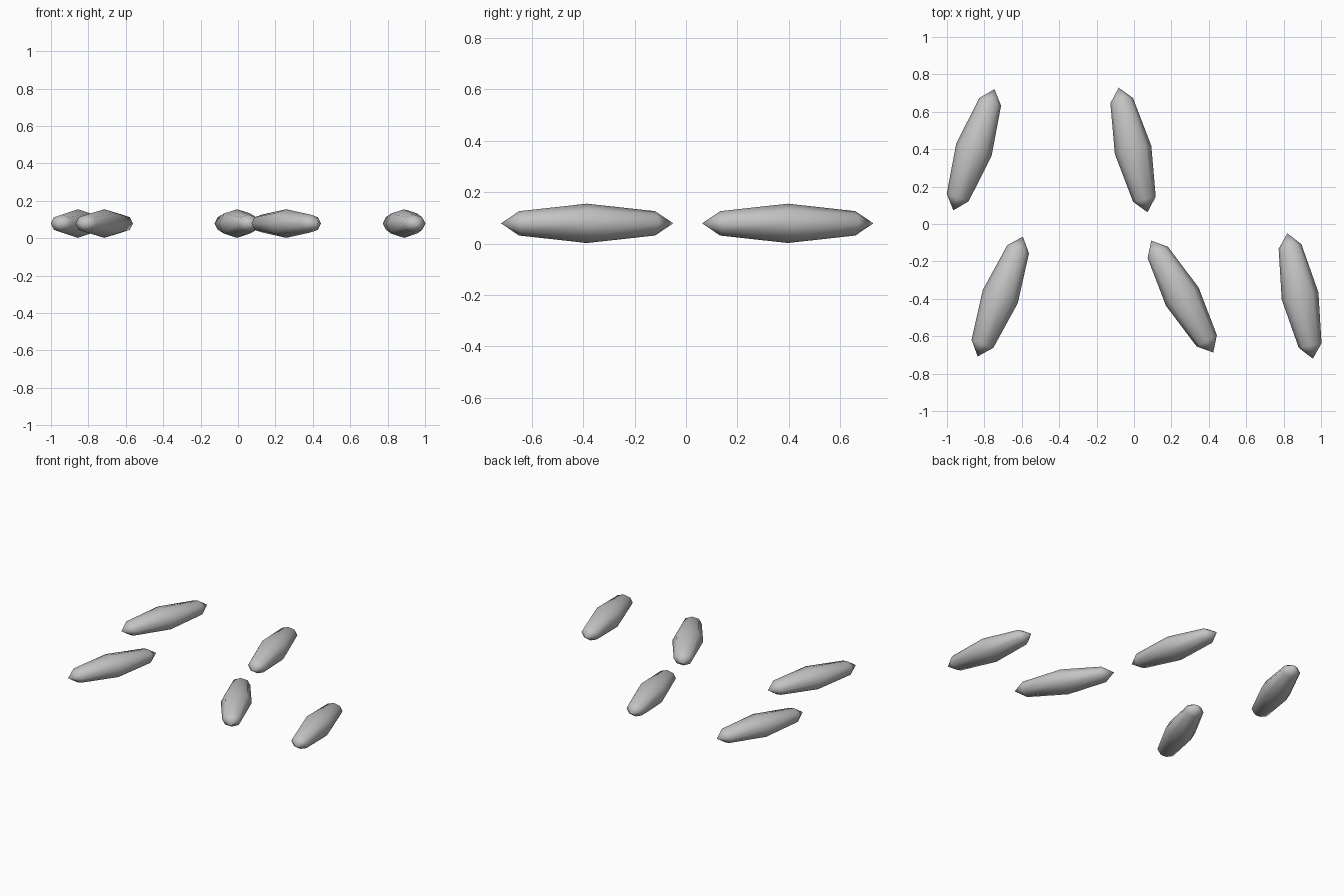
import bpy, bmesh, math
from mathutils import Matrix

if "Cube" in bpy.data.objects:
    bpy.data.objects.remove(bpy.data.objects["Cube"])

# single pale grey material
grey = bpy.data.materials.new("pale_grey")
grey.diffuse_color = (0.55, 0.55, 0.55, 1)
grey.use_nodes = True
grey.node_tree.nodes["Principled BSDF"].inputs["Base Color"].default_value = grey.diffuse_color

HALF_LEN, HALF_WID, HALF_HGT = 0.342, 0.1, 0.0765
SIDES = 8
# rings along the grain: (position, radius) as fractions of the half sizes
RINGS = [(-0.79, 0.62), (0.0, 1.0), (0.79, 0.62)]


def grain(name, x, y, angle):
    """Low-poly pointed grain lying along y, turned by angle about z."""
    bm = bmesh.new()
    rings = []
    for p, r in RINGS:
        rings.append([bm.verts.new((math.cos(a) * r * HALF_WID, p * HALF_LEN,
                                    math.sin(a) * r * HALF_HGT))
                      for a in (2 * math.pi * i / SIDES for i in range(SIDES))])
    tail = bm.verts.new((0, -HALF_LEN, 0))
    tip = bm.verts.new((0, HALF_LEN, 0))
    for i in range(SIDES):
        j = (i + 1) % SIDES
        bm.faces.new((tail, rings[0][i], rings[0][j]))
        bm.faces.new((tip, rings[-1][j], rings[-1][i]))
        for a, b in zip(rings, rings[1:]):
            bm.faces.new((a[i], b[i], b[j], a[j]))
    bmesh.ops.recalc_face_normals(bm, faces=bm.faces)
    for f in bm.faces:
        f.smooth = True
    bm.transform(Matrix.Translation((x, y, HALF_HGT + 0.002))
                 @ Matrix.Rotation(math.radians(angle), 4, 'Z'))
    me = bpy.data.meshes.new(name)
    bm.to_mesh(me)
    bm.free()
    me.materials.append(grey)
    ob = bpy.data.objects.new(name, me)
    bpy.context.collection.objects.link(ob)


# five scattered grains
for n, (x, y, a) in enumerate([(-0.856, 0.397, -18.7), (-0.005, 0.396, 13.0),
                               (-0.715, -0.388, -20.7), (0.258, -0.388, 29.0),
                               (0.888, -0.385, 11.5)], 1):
    grain(f"grain_{n}", x, y, a)
